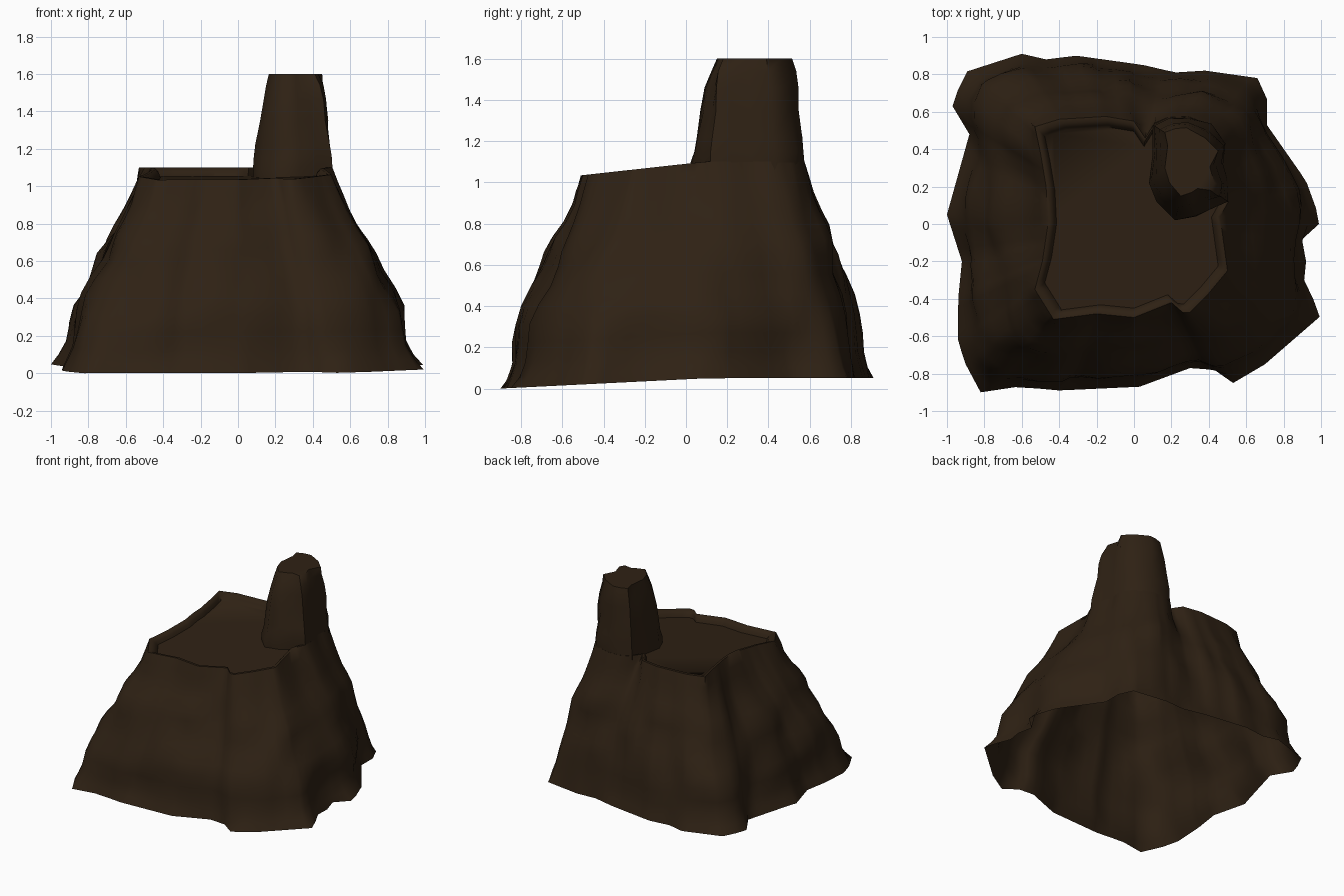
import bpy, bmesh, math
from mathutils import Vector, noise

if "Cube" in bpy.data.objects:
    bpy.data.objects.remove(bpy.data.objects["Cube"])

BASE = [(-1, .05), (-.88, .48), (-.97, .63), (-.91, .81), (-.6, .91), (-.47, .88), (-.31, .9), (.05, .85),
        (.22, .81), (.38, .82), (.66, .78), (.71, .67), (.71, .53), (.92, .23), (1, .01), (.89, -.09),
        (.92, -.2), (.91, -.3), (1, -.49), (.85, -.62), (.7, -.75), (.53, -.85), (.43, -.78), (.3, -.77),
        (.03, -.87), (-.4, -.89), (-.62, -.87), (-.82, -.9), (-.9, -.75), (-.94, -.63), (-.94, -.4), (-.92, -.2)]
RIM = [(-.53, .52), (-.4, .56), (-.15, .575), (0, .55), (.06, .46), (.11, .54), (.18, .57), (.29, .575), (.41, .53),
       (.49, .43), (.475, .32), (.505, .22), (.505, .12), (.46, .04), (.5, -.25), (.4, -.37), (.28, -.49),
       (.2, -.42), (0, -.5), (-.2, -.48), (-.43, -.51), (-.53, -.35), (-.49, -.2), (-.46, 0), (-.47, .2), (-.5, .38)]
# side profile: height fraction, how far from base outline to rim outline
SLOPE = [(0, 0), (.05, .06), (.12, .13), (.21, .15), (.3, .18), (.39, .28), (.48, .40), (.57, .50),
         (.64, .57), (.71, .66), (.78, .76), (.86, .86), (.93, .93), (1, 1)]


def angle(p):
    return math.atan2(p[1], p[0])


def on_loop(loop, a):
    """Point where the ray at angle a meets the outline."""
    d = Vector((math.cos(a), math.sin(a)))
    best = 0
    for i, p in enumerate(loop):
        p, q = Vector(p), Vector(loop[i - 1])
        e = q - p
        den = d.x * e.y - d.y * e.x
        if abs(den) > 1e-9:
            t = (p.x * e.y - p.y * e.x) / den
            s = (p.x * d.y - p.y * d.x) / den
            if t > 0 and -1e-4 <= s <= 1.0001:
                best = max(best, t)
    return d * best


def loft(name, rings):
    """Skin a stack of closed rings and close the last one."""
    bm = bmesh.new()
    vs = [[bm.verts.new(p) for p in r] for r in rings]
    n = len(vs[0])
    for a, b in zip(vs, vs[1:]):
        for i in range(n):
            j = (i + 1) % n
            bm.faces.new((a[i], a[j], b[j], b[i]))
    bm.faces.new(vs[-1])
    me = bpy.data.meshes.new(name)
    bm.to_mesh(me)
    bm.free()
    ob = bpy.data.objects.new(name, me)
    bpy.context.collection.objects.link(ob)
    me.materials.append(rock)
    bpy.ops.object.select_all(action='DESELECT')
    ob.select_set(True)
    bpy.context.view_layer.objects.active = ob
    bpy.ops.object.shade_smooth_by_angle(angle=math.radians(62))
    return ob


rock = bpy.data.materials.new("dark_rock")
rock.diffuse_color = (.028, .0155, .007, 1)
rock.use_nodes = True
rock.node_tree.nodes["Principled BSDF"].inputs["Base Color"].default_value = rock.diffuse_color

# Hollow hill: sides from base outline to rim outline, then lip and sunken floor
angles = []
for a in sorted([angle(p) for p in BASE + RIM] + [k * .1 - 3.1 for k in range(63)]):
    if not angles or a - angles[-1] > .025:
        angles.append(a)
n = len(angles)
ends = [(on_loop(BASE, a), on_loop(RIM, a)) for a in angles]
rings = []
for h, f in SLOPE:
    radii = [b.lerp(t, f).length for b, t in ends]
    for _ in range(round(6 * math.sin(math.pi * h))):      # round off the corners at mid height
        radii = [(radii[i - 1] + 2 * radii[i] + radii[(i + 1) % n]) / 4 for i in range(n)]
    ring = []
    for a, r, (b, t) in zip(angles, radii, ends):
        zb, zt = min(.05, .045 + .05 * b.y), min(1.10, 1.09 + .11 * t.y)
        z = zb + (zt - zb) * h
        d = Vector((math.cos(a), math.sin(a)))
        p = d * r
        p += d * .06 * math.sin(math.pi * h) * noise.noise(Vector((p.x * 4, p.y * 4, z * 4)))
        ring.append((p.x, p.y, z))
    rings.append(ring)
rim = rings[-1]
for s, drop in ((.96, 0), (.92, .02), (.9, .045)):
    rings.append([(x * s, y * s, z - drop) for x, y, z in rim])
loft("hollow_hill", rings)

# Rock pillar growing out of the back right of the rim
TOP = [(.165, .49), (.22, .51), (.28, .515), (.38, .46), (.45, .39), (.405, .305), (.43, .22), (.41, .18),
       (.34, .19), (.31, .17), (.25, .15), (.19, .22), (.165, .3), (.18, .42)]
FOOT = [(.10, .53), (.18, .57), (.29, .575), (.41, .53), (.49, .43), (.475, .32), (.505, .22), (.505, .12),
        (.42, .09), (.33, .04), (.22, .02), (.12, .12), (.08, .22), (.10, .38)]
rings = []
for z, f in ((1.02, 1), (1.09, 1), (1.15, .92), (1.22, .82), (1.35, .62), (1.46, .45), (1.54, .2), (1.6, 0)):
    ring = []
    for t, b in zip(TOP, FOOT):
        p = Vector(t).lerp(Vector(b), f)
        d = (p - Vector((.3, .33))).normalized()
        p += d * .02 * (1.1 < z < 1.59) * noise.noise(Vector((p.x * 6, p.y * 6, z * 5)))
        ring.append((p.x, p.y, z))
    rings.append(ring[::-1])
loft("rock_pillar", rings)
